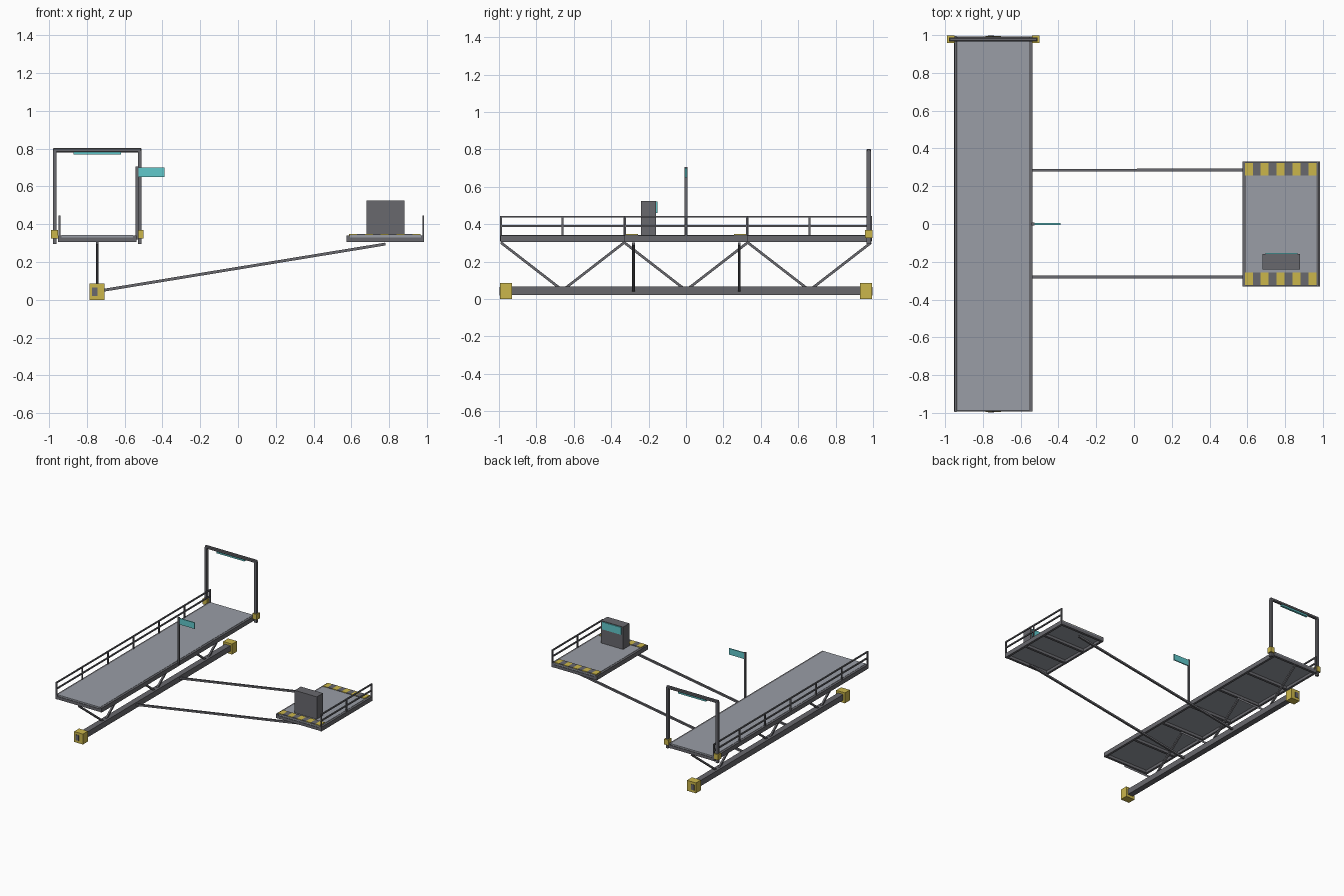
import bpy
from mathutils import Vector

cube = bpy.data.objects.get("Cube")
if cube:
    bpy.data.objects.remove(cube, do_unlink=True)


def material(name, r, g, b):
    m = bpy.data.materials.new(name)
    m.use_nodes = True
    m.diffuse_color = (r, g, b, 1)
    bsdf = next(n for n in m.node_tree.nodes if n.type == 'BSDF_PRINCIPLED')
    bsdf.inputs["Base Color"].default_value = (r, g, b, 1)
    return m


METAL = material("dark grey metal", 0.14, 0.14, 0.155)
DECK = material("light grey deck", 0.32, 0.34, 0.38)
YELLOW = material("safety yellow", 0.6, 0.47, 0.07)
TEAL = material("teal panel", 0.12, 0.58, 0.6)


def box(name, x, y, z, mat):
    """Box from (min, max) ranges."""
    lo, hi = Vector((x[0], y[0], z[0])), Vector((x[1], y[1], z[1]))
    bpy.ops.mesh.primitive_cube_add(size=1, location=(lo + hi) / 2)
    ob = bpy.context.object
    ob.name = name
    for v in ob.data.vertices:
        v.co *= hi - lo
    ob.data.materials.append(mat)
    return ob


def bar(name, a, b, width, mat=METAL):
    """Square bar between two points."""
    a, b = Vector(a), Vector(b)
    ob = box(name, (-width / 2, width / 2), (-width / 2, width / 2),
             (0, (b - a).length), mat)
    d = (b - a).normalized()
    ob.rotation_mode = 'QUATERNION'
    ob.rotation_quaternion = d.to_track_quat('Z', 'Y')
    ob.location = (a + b) / 2
    return ob


def around(c, half):
    return (c - half, c + half)


def framed_deck(name, x, y, crosses, edge):
    """Floor plate held in a beam frame with cross members below."""
    z = (0.305, 0.34)
    box(name + "_floor", (x[0] + edge, x[1] - edge), (y[0] + 0.004, y[1] - 0.004),
        (0.328, 0.342), DECK)
    for side, x0 in (("right", x[0]), ("left", x[1] - edge)):
        box(f"{name}_{side}_beam", (x0, x0 + edge), y, z, METAL)
    for i in range(crosses + 1):
        yc = y[0] + 0.01 + (y[1] - y[0] - 0.02) * i / crosses
        box(f"{name}_cross_beam", (x[0] + edge, x[1] - edge),
            around(yc, 0.01), (0.306, 0.33), METAL)


def railing(name, x, y0, y1, spans):
    """Two rails on evenly spaced posts."""
    for z in (0.39, 0.44):
        bar(name + "_rail", (x, y0, z), (x, y1, z), 0.01)
    for i in range(spans + 1):
        y = y0 + (y1 - y0) * i / spans
        bar(name + "_post", (x, y, 0.31), (x, y, 0.445), 0.01)


# Walkway
framed_deck("walkway", (-0.953, -0.537), (-0.992, 0.992), 6, 0.018)
railing("walkway_railing", -0.945, -0.99, 0.99, 6)

# Truss below the walkway
TX = -0.745
box("lower_chord", around(TX, 0.024), (-0.96, 0.96), (0.022, 0.068), METAL)
for i in range(6):
    ya, yb = -0.99 + 0.33 * i, -0.66 + 0.33 * i
    down = i % 2 == 0
    top, low = (ya, yb - 0.02) if down else (yb, ya + 0.02)
    bar("truss_diagonal", (TX, top, 0.302), (TX, low, 0.062), 0.014)
for s in (-1, 1):
    box("chord_end_block", around(TX, 0.04), sorted((s * 0.93, s * 0.994)),
        (0, 0.085), YELLOW)
    box("chord_end_plate", (-0.772, -0.742), sorted((s * 0.99, s * 0.997)),
        (0.02, 0.065), METAL)

# Gate at the back of the walkway
for x in (-0.97, -0.52):
    box("gate_post", around(x, 0.01), (0.966, 0.988), (0.295, 0.79), METAL)
    box("gate_foot_block", around(x, 0.019), (0.957, 0.997), (0.325, 0.37), YELLOW)
gate_top = box("gate_top_beam", (-0.98, -0.51), (0.966, 0.988), (0.78, 0.803), METAL)
bevel = gate_top.modifiers.new("chamfer", 'BEVEL')
bevel.width = 0.005
bevel.segments = 1
box("gate_light", (-0.87, -0.62), (0.968, 0.986), (0.768, 0.781), TEAL)

# Sign beside the walkway
box("sign_post", around(-0.535, 0.008), around(0, 0.007), (0.32, 0.705), METAL)
box("sign_panel", (-0.53, -0.39), around(0, 0.0045), (0.65, 0.7), TEAL)

# Side platform and its support struts
framed_deck("platform", (0.575, 0.985), (-0.33, 0.33), 3, 0.018)
railing("platform_railing", 0.98, -0.325, 0.325, 2)
for y in (-0.28, 0.285):
    bar("support_strut", (-0.745, y, 0.045), (0.78, y, 0.295), 0.015)

# Striped warning strips at both platform ends
for s in (-1, 1):
    for i in range(9):
        x = 0.587 + 0.042 * i
        box("warning_stripe", (x, x + 0.042), sorted((s * 0.257, s * 0.322)),
            (0.34, 0.347), METAL if i % 2 else YELLOW)

# Control console
box("console_body", (0.68, 0.88), (-0.24, -0.16), (0.34, 0.525), METAL)
box("console_screen", (0.695, 0.865), (-0.161, -0.153), (0.46, 0.52), TEAL)
